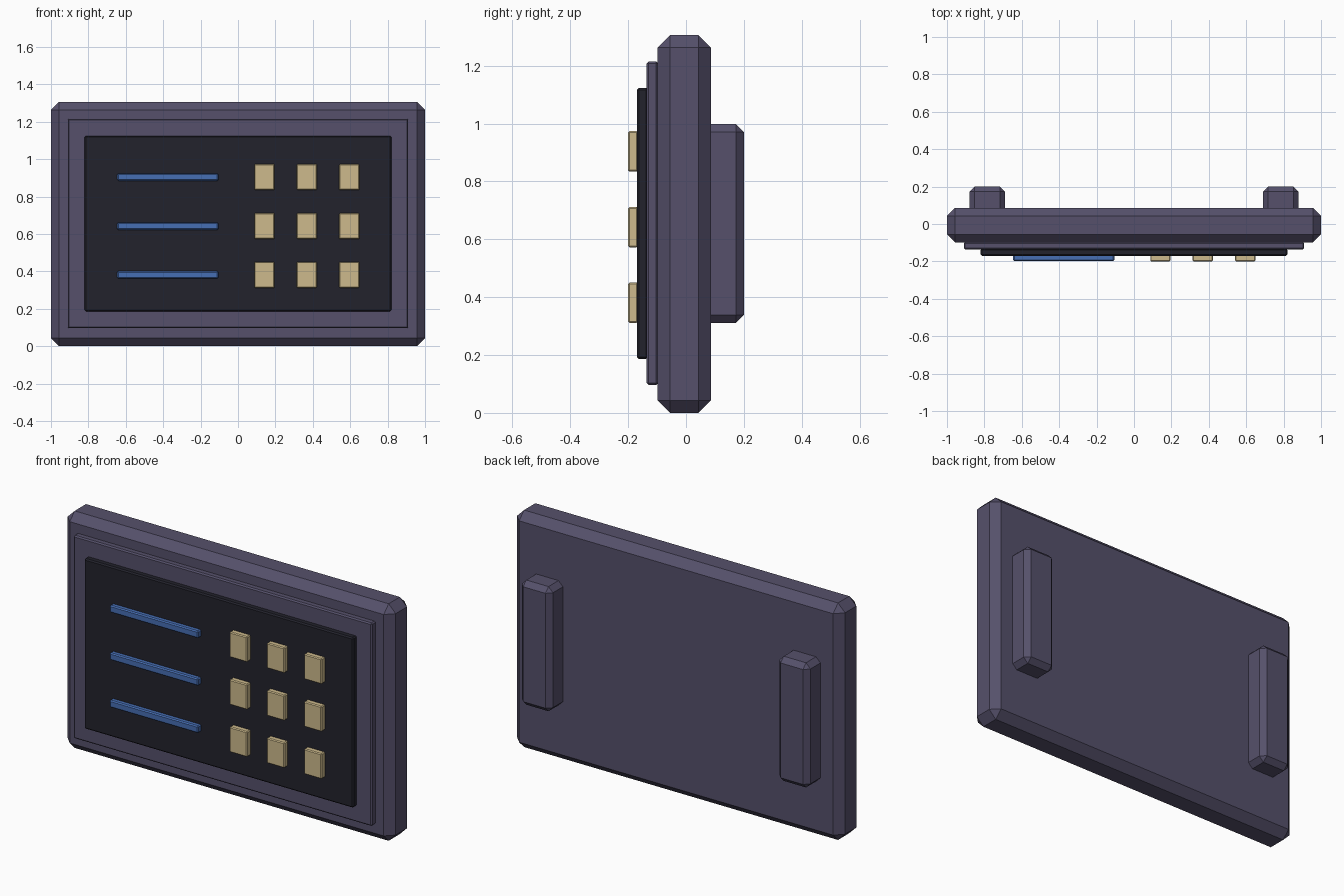
import bpy
import bmesh
from mathutils import Vector

cube = bpy.data.objects.get("Cube")
if cube:
    bpy.data.objects.remove(cube, do_unlink=True)


def make_material(name, rgb):
    mat = bpy.data.materials.new(name)
    mat.use_nodes = True
    color = (*rgb, 1.0)
    mat.diffuse_color = color
    mat.node_tree.nodes["Principled BSDF"].inputs["Base Color"].default_value = color
    return mat


casing = make_material("slate purple", (0.092, 0.081, 0.147))
dark = make_material("near black", (0.016, 0.016, 0.025))
tan = make_material("tan", (0.61, 0.49, 0.262))
blue = make_material("blue", (0.062, 0.156, 0.456))


def chamfered_box(name, x, y, z, chamfer, mat):
    """Box between (low, high) pairs on each axis, with flat chamfered edges."""
    low, high = (Vector(c) for c in zip(x, y, z))
    size, centre = high - low, (low + high) / 2
    bm = bmesh.new()
    bmesh.ops.create_cube(bm, size=1)
    bmesh.ops.scale(bm, vec=size, verts=bm.verts)
    bmesh.ops.bevel(bm, geom=bm.edges[:], offset=chamfer, segments=1,
                    profile=0.5, affect='EDGES')
    mesh = bpy.data.meshes.new(name)
    bm.to_mesh(mesh)
    bm.free()
    mesh.materials.append(mat)
    obj = bpy.data.objects.new(name, mesh)
    obj.location = centre
    bpy.context.collection.objects.link(obj)
    return obj


# Main casing with stepped front plates
chamfered_box("casing", (-1, 1), (-0.098, 0.086), (0, 1.306), 0.043, casing)
chamfered_box("front_frame", (-0.91, 0.91), (-0.136, -0.096), (0.096, 1.215), 0.007, casing)
chamfered_box("dark_panel", (-0.82, 0.82), (-0.17, -0.132), (0.186, 1.124), 0.007, dark)

# Three rows, each with one blue bar and three buttons
for row, z in enumerate((0.904, 0.642, 0.381), start=1):
    chamfered_box(f"blue_bar_{row}", (-0.646, -0.105), (-0.198, -0.166),
                  (z - 0.02, z + 0.02), 0.006, blue)
    for col, x in enumerate((0.141, 0.368, 0.595), start=1):
        chamfered_box(f"button_{row}_{col}", (x - 0.054, x + 0.054), (-0.2, -0.166),
                      (z - 0.07, z + 0.07), 0.005, tan)

# Upright mounting rails on the back
for side, x in (("left", 0.785), ("right", -0.785)):
    chamfered_box(f"rear_rail_{side}", (x - 0.095, x + 0.095), (0.04, 0.2),
                  (0.311, 0.998), 0.027, casing)
